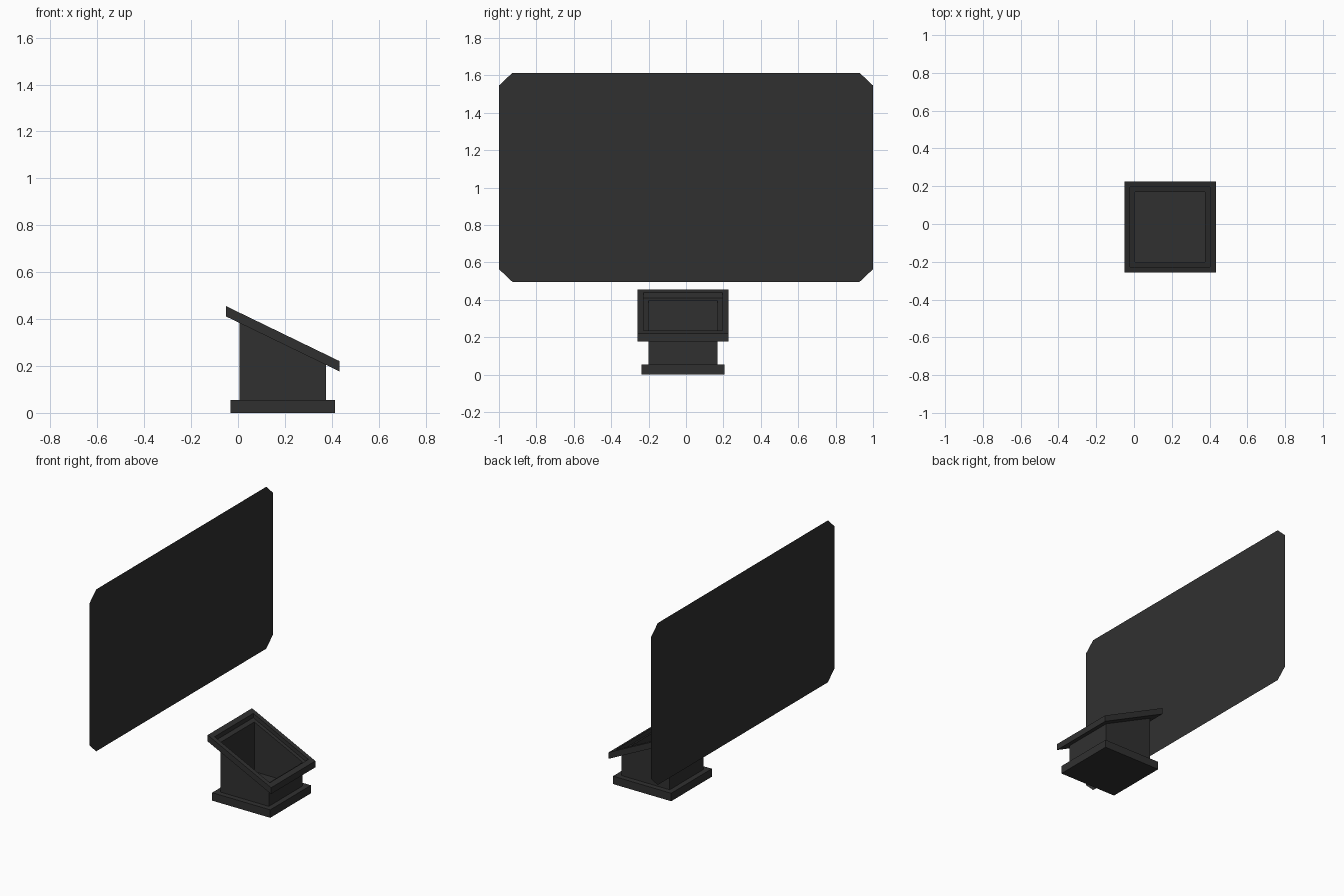
import bpy, bmesh

if "Cube" in bpy.data.objects:
    bpy.data.objects.remove(bpy.data.objects["Cube"])

# One dark colour for everything
mat = bpy.data.materials.new("charcoal")
mat.diffuse_color = (0.03, 0.03, 0.03, 1)
mat.use_nodes = True
mat.node_tree.nodes["Principled BSDF"].inputs["Base Color"].default_value = mat.diffuse_color

CX, CY = 0.191, -0.016       # centre of the pedestal
SLOPE = -0.4845              # tilt of the pedestal top


def tilted(z0):
    """Height on a tilted plane that has height z0 at the pedestal centre."""
    return lambda x: z0 + SLOPE * (x - CX)


def flat(z0):
    return lambda x: z0


def finish(name, bm):
    bmesh.ops.remove_doubles(bm, verts=bm.verts, dist=1e-5)
    me = bpy.data.meshes.new(name)
    bm.to_mesh(me)
    bm.free()
    me.materials.append(mat)
    ob = bpy.data.objects.new(name, me)
    bpy.context.collection.objects.link(ob)
    return ob


def loft(name, rings, cap_start=False, cap_end=False, closed=False):
    """Join square rings given as (half width, height function)."""
    bm = bmesh.new()
    loops = []
    for h, z in rings:
        loops.append([bm.verts.new((CX + sx * h, CY + sy * h, z(CX + sx * h)))
                      for sx, sy in ((-1, -1), (1, -1), (1, 1), (-1, 1))])
    pairs = list(zip(loops, loops[1:]))
    if closed:
        pairs.append((loops[-1], loops[0]))
    for a, b in pairs:
        for i in range(4):
            j = (i + 1) % 4
            bm.faces.new((a[i], a[j], b[j], b[i]))
    if cap_start:
        bm.faces.new(loops[0][::-1])
    if cap_end:
        bm.faces.new(loops[-1])
    return finish(name, bm)


# Base slab
loft("base", [(0.222, flat(0)), (0.222, flat(0.055))], True, True)

# Hollow body, a thin open shell with a slanted top
under, top, ledge = tilted(0.294), tilted(0.338), tilted(0.308)
loft("body", [(0.185, flat(0.055)), (0.185, under)])

# Slanted rim with a recessed inner ledge
loft("rim", [(0.185, under), (0.242, under), (0.242, top),
             (0.211, top), (0.211, ledge), (0.185, ledge)], closed=True)

# Upright flat panel with clipped corners
bm = bmesh.new()
Z0, Z1, CUT_Y, CUT_Z = 0.496, 1.614, 0.072, 0.068
outline = [(-1, Z0 + CUT_Z), (-1 + CUT_Y, Z0), (1 - CUT_Y, Z0), (1, Z0 + CUT_Z),
           (1, Z1 - CUT_Z), (1 - CUT_Y, Z1), (-1 + CUT_Y, Z1), (-1, Z1 - CUT_Z)]
bm.faces.new([bm.verts.new((-0.434, y, z)) for y, z in outline])
finish("panel", bm)
